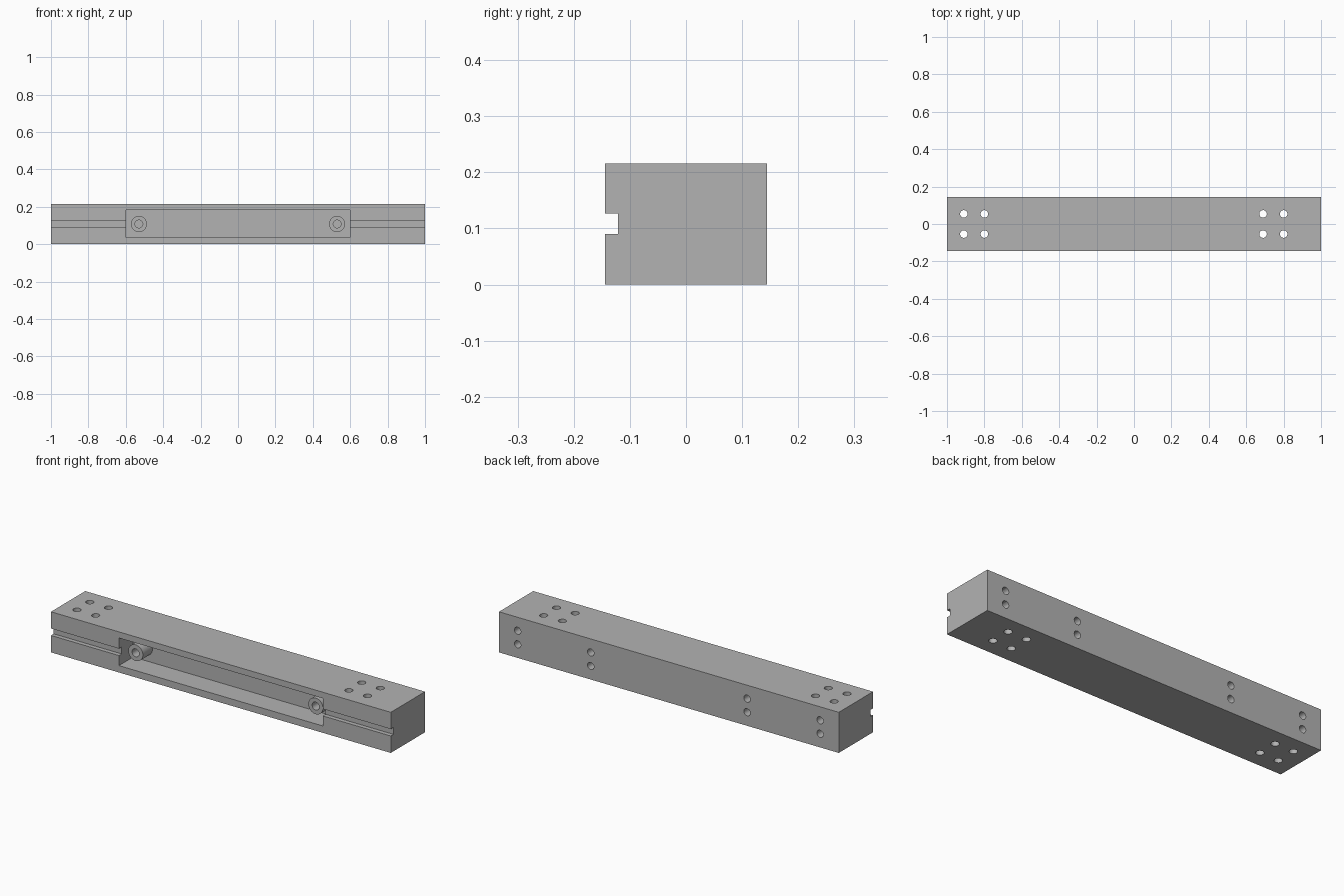
import bpy, bmesh, math
from mathutils import Matrix, Vector

if "Cube" in bpy.data.objects:
    bpy.data.objects.remove(bpy.data.objects["Cube"])

HALF_Y, HEIGHT = 0.144, 0.216
FRONT, BACK = -HALF_Y, HALF_Y
POCKET_BACK = FRONT + 0.12
MID_Z = HEIGHT / 2

grey = bpy.data.materials.new("plain_grey")
grey.use_nodes = True
colour = (0.45, 0.45, 0.45, 1)
grey.diffuse_color = colour
grey.node_tree.nodes["Principled BSDF"].inputs["Base Color"].default_value = colour


def make_object(name, bm):
    bmesh.ops.recalc_face_normals(bm, faces=bm.faces)
    mesh = bpy.data.meshes.new(name)
    bm.to_mesh(mesh)
    bm.free()
    mesh.materials.append(grey)
    obj = bpy.data.objects.new(name, mesh)
    bpy.context.collection.objects.link(obj)
    return obj


def smooth(obj):
    bpy.ops.object.select_all(action="DESELECT")
    obj.select_set(True)
    bpy.context.view_layer.objects.active = obj
    bpy.ops.object.shade_smooth_by_angle(angle=math.radians(30))


def add_cylinder(bm, centre, radius, length, axis):
    turn = Matrix.Rotation(math.pi / 2, 4, "X") if axis == "Y" else Matrix()
    bmesh.ops.create_cone(bm, cap_ends=True, segments=32, radius1=radius, radius2=radius,
                          depth=length, matrix=Matrix.Translation(centre) @ turn)


# Beam: grooved cross-section extruded along x
bm = bmesh.new()
groove_y, groove_low, groove_high = FRONT + 0.023, 0.09, 0.127
section = [(FRONT, 0), (BACK, 0), (BACK, HEIGHT), (FRONT, HEIGHT),
           (FRONT, groove_high), (groove_y, groove_high),
           (groove_y, groove_low), (FRONT, groove_low)]
face = bm.faces.new([bm.verts.new((-1, y, z)) for y, z in section])
extruded = bmesh.ops.extrude_face_region(bm, geom=[face])["geom"]
bmesh.ops.translate(bm, vec=(2, 0, 0),
                    verts=[v for v in extruded if isinstance(v, bmesh.types.BMVert)])
beam = make_object("beam", bm)

# Cutter: front pocket, vertical through holes, blind back holes
bm = bmesh.new()
pocket_front = FRONT - 0.1
pocket_size = (1.2, POCKET_BACK - pocket_front, 0.147)
bmesh.ops.create_cube(bm, size=1, matrix=Matrix.Translation(
    (0, (POCKET_BACK + pocket_front) / 2, 0.11)) @ Matrix.Diagonal((*pocket_size, 1)))
for x in (-0.91, -0.80, 0.69, 0.80):
    for y in (-0.054, 0.054):
        add_cylinder(bm, (x, y, MID_Z), 0.02, 0.4, "Z")
for x in (-0.89, -0.46, 0.46, 0.89):
    for z in (0.072, 0.144):
        add_cylinder(bm, (x, BACK, z), 0.019, 0.13, "Y")
cutter = make_object("hole_cutter", bm)
cutter.hide_render = True

cut = beam.modifiers.new("cut", "BOOLEAN")
cut.operation, cut.solver, cut.object = "DIFFERENCE", "EXACT", cutter
smooth(beam)
bpy.ops.object.modifier_apply(modifier=cut.name)
bpy.data.objects.remove(cutter)
smooth(beam)

# Bosses: hollow round posts standing inside the pocket
boss_front, boss_back = FRONT + 0.04, POCKET_BACK + 0.004
outline = [(0, POCKET_BACK - 0.01), (0.021, POCKET_BACK - 0.01), (0.021, boss_front),
           (0.043, boss_front), (0.043, boss_back), (0, boss_back)]
for side, x in (("right", -0.53), ("left", 0.53)):
    bm = bmesh.new()
    verts = [bm.verts.new((x + r, y, MID_Z)) for r, y in outline]
    edges = [bm.edges.new(pair) for pair in zip(verts, verts[1:])]
    bmesh.ops.spin(bm, geom=verts + edges, cent=(x, 0, MID_Z), axis=Vector((0, 1, 0)),
                   angle=2 * math.pi, steps=32)
    bmesh.ops.remove_doubles(bm, verts=bm.verts, dist=0.0001)
    smooth(make_object(side + "_boss", bm))
